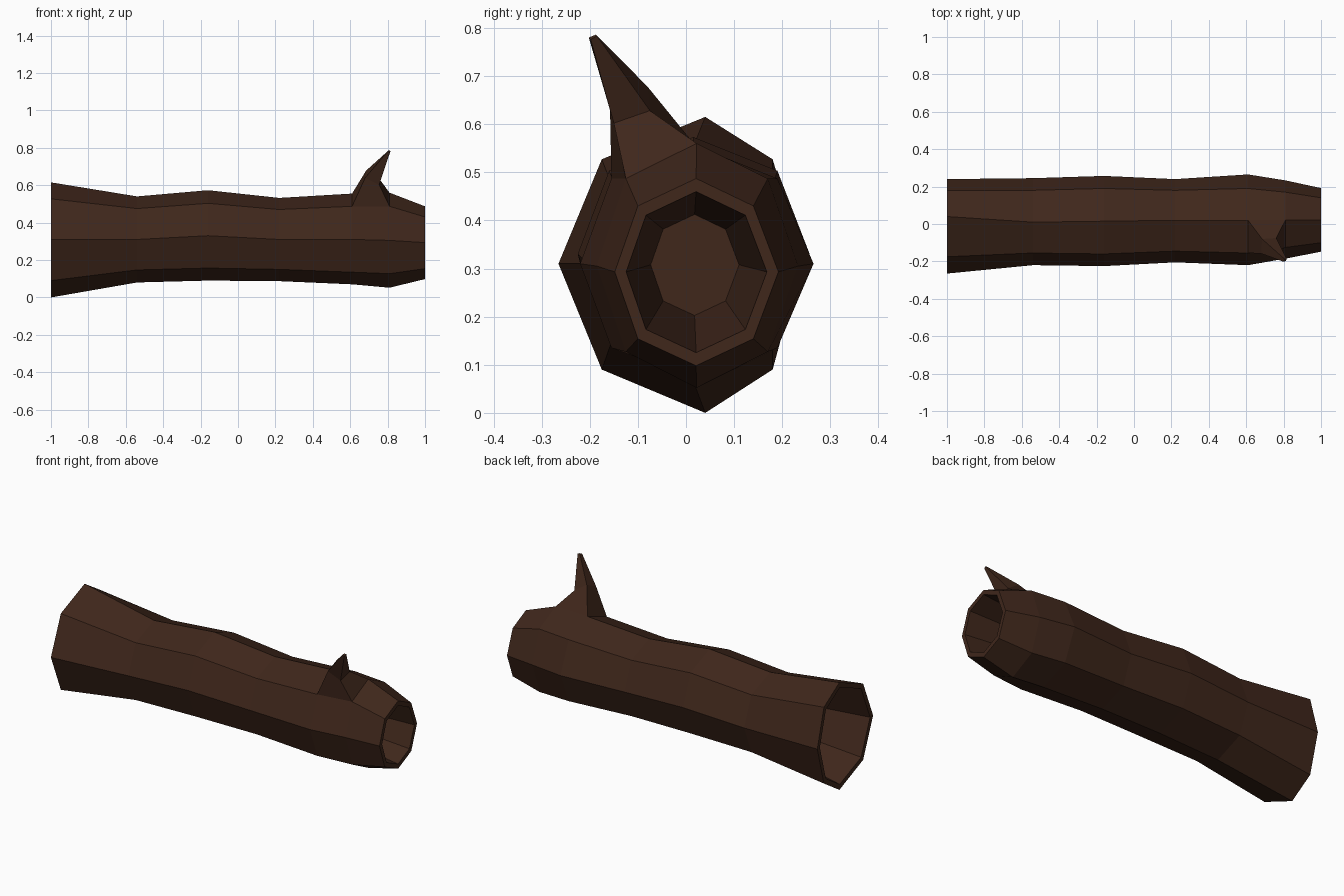
import bpy, bmesh
from mathutils import Vector

if "Cube" in bpy.data.objects:
    bpy.data.objects.remove(bpy.data.objects["Cube"])

bark = bpy.data.materials.new("bark")
bark.diffuse_color = (0.05, 0.02, 0.011, 1)
bark.use_nodes = True
bark.node_tree.nodes["Principled BSDF"].inputs["Base Color"].default_value = bark.diffuse_color


def ring(x, ys, zs):
    """Eight-sided section: ys from front to back, zs from bottom to top."""
    y0, y1, y2, y3, y4 = ys
    z0, z1, z2, z3, z4 = zs
    pts = [(y2, z4), (y3, z3), (y4, z2), (y3, z1), (y2, z0), (y1, z1), (y0, z2), (y1, z3)]
    return [Vector((x, y, z)) for y, z in pts]


def shrink(points, factor, dx):
    """Copy of a section scaled about its centre and moved along the log."""
    c = sum(points, Vector()) / len(points)
    return [c + (p - c) * factor + Vector((dx, 0, 0)) for p in points]


def loft(name, sections, cap_start, cap_end, skip=()):
    bm = bmesh.new()
    rows = [[bm.verts.new(p) for p in s] for s in sections]
    n = len(rows[0])
    for i, (a, b) in enumerate(zip(rows, rows[1:])):
        for j in range(n):
            if (i, j) not in skip:
                k = (j + 1) % n
                bm.faces.new((a[j], a[k], b[k], b[j]))
    if cap_start:
        bm.faces.new(rows[0][::-1])
    if cap_end:
        bm.faces.new(rows[-1])
    mesh = bpy.data.meshes.new(name)
    bm.to_mesh(mesh)
    bm.free()
    mesh.materials.append(bark)
    obj = bpy.data.objects.new(name, mesh)
    bpy.context.collection.objects.link(obj)
    return obj


# Outer bark sections from the root end to the narrow end
outer = [
    ring(-1.00, (-.265, -.175, .04, .18, .24), (0, .09, .31, .527, .615)),
    ring(-0.54, (-.22, -.155, .01, .18, .245), (.08, .147, .31, .475, .54)),
    ring(-0.16, (-.225, -.16, .015, .19, .257), (.09, .157, .33, .503, .573)),
    ring(0.22, (-.205, -.145, .02, .18, .24), (.087, .15, .31, .47, .532)),
    ring(0.61, (-.22, -.155, .02, .19, .265), (.07, .135, .31, .487, .555)),
    ring(0.81, (-.185, -.125, .022, .17, .233), (.052, .127, .305, .487, .56)),
    ring(1.00, (-.148, -.1, .021, .14, .192), (.098, .154, .293, .43, .487)),
]

# Hollow ends: thin rim, tapering recess, flat floor
left_rim = shrink(outer[0], .9, 0)
left_floor = shrink(outer[0], .5, .65)
right_rim = shrink(outer[-1], .86, 0)
right_floor = [p + Vector((0, -.003, .015)) for p in shrink(outer[-1], .54, -.55)]

# The upper front face under the branch is left open (section 6 to 7, side 7)
loft("log", [left_floor, left_rim] + outer + [right_rim, right_floor],
     True, True, skip={(6, 7)})

# Broken branch growing out of that face
base = [outer[4][7], outer[4][0], outer[5][0], outer[5][7]]
middle = [Vector(p) for p in ((.68, -.158, .64), (.685, -.08, .678),
                              (.76, -.075, .628), (.755, -.15, .602))]
tip = [Vector(p) for p in ((.80, -.202, .78), (.805, -.187, .786),
                           (.816, -.185, .783), (.812, -.198, .776))]
loft("branch", [base, middle, tip], False, True)
